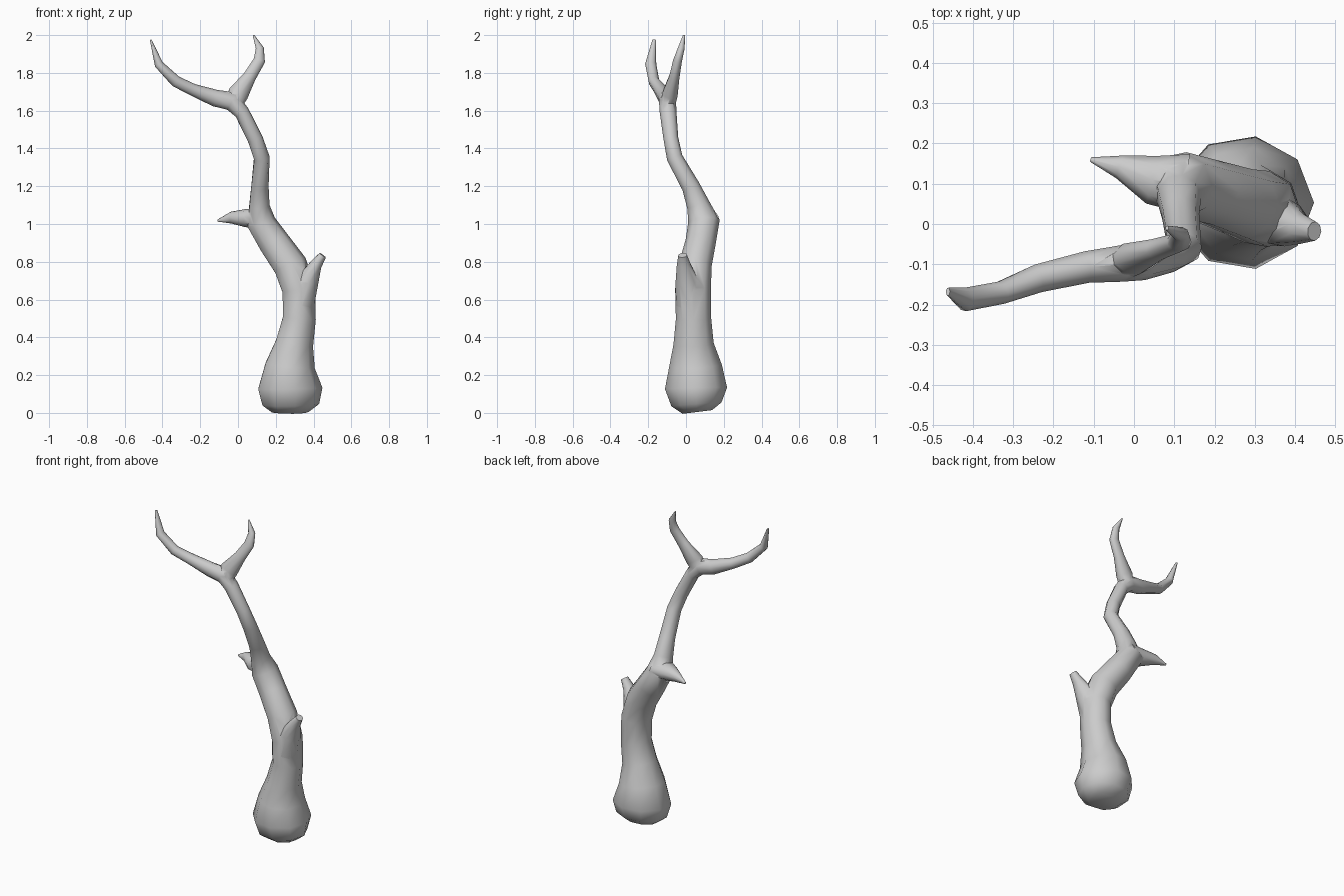
import bpy, bmesh, math
from mathutils import Vector

SIDES = 9


def limb(name, stations):
    """Closed tapered tube; each station is (x, y, z, radius across, radius in depth)."""
    bm = bmesh.new()
    pts = [Vector(s[:3]) for s in stations]
    rings = []
    for i, s in enumerate(stations):
        t = Vector((0, 0, 0))
        if i > 0:
            t += (pts[i] - pts[i - 1]).normalized()
        if i < len(pts) - 1:
            t += (pts[i + 1] - pts[i]).normalized()
        t.normalize()
        depth = Vector((0, 1, 0))
        depth = (depth - t * depth.dot(t)).normalized()
        across = depth.cross(t)
        rings.append([bm.verts.new(pts[i]
                                   + across * s[3] * math.cos(2 * math.pi * k / SIDES)
                                   + depth * s[4] * math.sin(2 * math.pi * k / SIDES))
                      for k in range(SIDES)])
    for a, b in zip(rings, rings[1:]):
        for k in range(SIDES):
            n = (k + 1) % SIDES
            bm.faces.new((a[k], a[n], b[n], b[k]))
    bm.faces.new(rings[0])
    bm.faces.new(rings[-1])
    bmesh.ops.recalc_face_normals(bm, faces=bm.faces)
    me = bpy.data.meshes.new(name)
    bm.to_mesh(me)
    bm.free()
    ob = bpy.data.objects.new(name, me)
    bpy.context.collection.objects.link(ob)
    return ob


# Bulbous trunk that bends up and sweeps into the long left prong
trunk = limb("branch_trunk", [
    (.275, .06, .005, .10, .08), (.275, .055, .045, .155, .135),
    (.272, .053, .13, .175, .167), (.272, .05, .25, .135, .142),
    (.297, .04, .37, .102, .108), (.322, .04, .50, .09, .095),
    (.320, .037, .65, .09, .096), (.275, .05, .78, .092, .088),
    (.190, .078, .90, .085, .082), (.120, .095, 1.01, .078, .085),
    (.112, .065, 1.10, .055, .062), (.115, .025, 1.20, .047, .049),
    (.125, -.06, 1.35, .043, .043), (.090, -.08, 1.45, .042, .040),
    (.020, -.095, 1.59, .041, .045), (-.035, -.098, 1.65, .053, .046),
    (-.12, -.107, 1.665, .046, .040), (-.24, -.135, 1.71, .033, .036),
    (-.33, -.17, 1.755, .031, .029), (-.42, -.187, 1.845, .024, .030),
    (-.462, -.168, 1.975, .005, .010)])

# Side limbs: short upper prong, pointed twig, broken stub
limbs = [
    limb("upper_prong", [
        (-.025, -.097, 1.63, .045, .040), (.0, -.085, 1.69, .056, .042),
        (.060, -.062, 1.78, .036, .028), (.112, -.045, 1.865, .032, .024),
        (.115, -.025, 1.93, .022, .018), (.082, -.010, 2.0, .004, .006)]),
    limb("twig", [
        (.13, .10, 1.03, .055, .075), (.045, .11, 1.03, .050, .062),
        (-.035, .142, 1.033, .032, .030), (-.107, .16, 1.018, .006, .006)]),
    limb("stub", [
        (.33, .02, .58, .075, .075), (.368, .005, .70, .060, .062),
        (.412, -.012, .785, .033, .038), (.448, -.018, .835, .021, .024)]),
]

# Fuse everything into one skin
for ob in limbs:
    mod = trunk.modifiers.new(ob.name, 'BOOLEAN')
    mod.operation = 'UNION'
    mod.solver = 'EXACT'
    mod.object = ob
    bpy.context.view_layer.objects.active = trunk
    bpy.ops.object.modifier_apply(modifier=mod.name)
    bpy.data.objects.remove(ob)

trunk.select_set(True)
bpy.ops.object.shade_smooth_by_angle(angle=math.radians(60))
